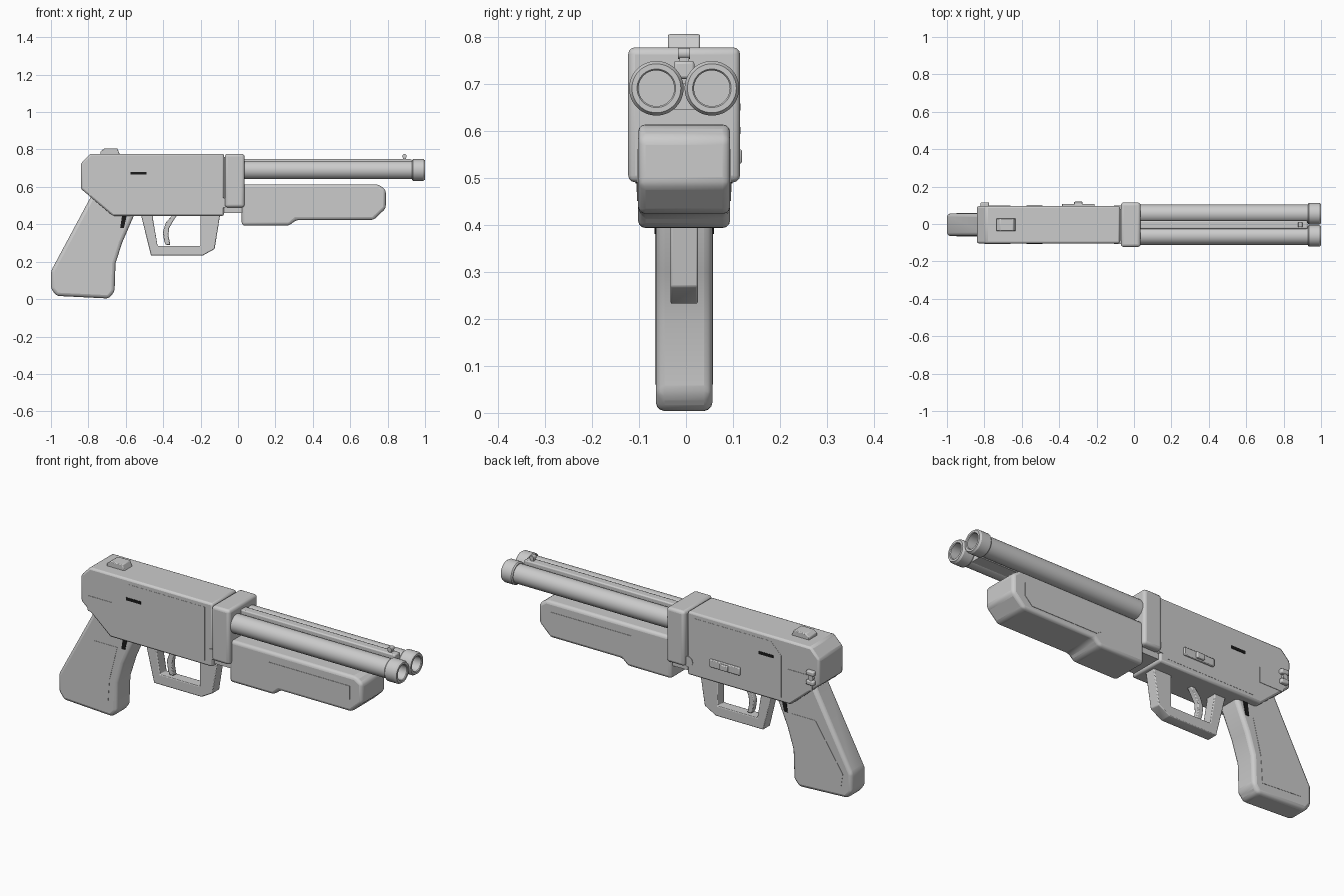
import bpy, bmesh, math
from mathutils import Vector

if "Cube" in bpy.data.objects:
    bpy.data.objects.remove(bpy.data.objects["Cube"])

YC = -0.004  # centre plane of the body
black = bpy.data.materials.new("black")
black.diffuse_color = (0.01, 0.01, 0.01, 1)
black.use_nodes = True
black.node_tree.nodes["Principled BSDF"].inputs["Base Color"].default_value = black.diffuse_color


def finish(name, bm, bevel=0, segs=2, mat=None, angle=30):
    bmesh.ops.recalc_face_normals(bm, faces=bm.faces)
    me = bpy.data.meshes.new(name)
    bm.to_mesh(me)
    bm.free()
    ob = bpy.data.objects.new(name, me)
    bpy.context.collection.objects.link(ob)
    if mat:
        me.materials.append(mat)
    if bevel:
        m = ob.modifiers.new("bevel", 'BEVEL')
        m.width, m.segments, m.limit_method = bevel, segs, 'ANGLE'
        m.angle_limit = math.radians(25)
    bpy.ops.object.select_all(action='DESELECT')
    ob.select_set(True)
    bpy.context.view_layer.objects.active = ob
    bpy.ops.object.shade_smooth_by_angle(angle=math.radians(angle))
    return ob


def prism(name, pts, y0, y1, bevel=0, segs=2, mat=None):
    """Side profile (x, z) pushed from y0 to y1."""
    bm = bmesh.new()
    f = bm.faces.new([bm.verts.new((x, y0, z)) for x, z in pts])
    r = bmesh.ops.extrude_face_region(bm, geom=[f])
    bmesh.ops.translate(bm, vec=(0, y1 - y0, 0),
                        verts=[v for v in r['geom'] if isinstance(v, bmesh.types.BMVert)])
    return finish(name, bm, bevel, segs, mat)


def box(name, x0, x1, z0, z1, y0, y1, bevel=0, segs=2, mat=None):
    return prism(name, [(x0, z0), (x1, z0), (x1, z1), (x0, z1)], y0, y1, bevel, segs, mat)


def lathe_x(name, prof, y, z, n=48):
    """Profile (x, radius) turned about an axis along x; ends are capped."""
    bm = bmesh.new()
    rings = [[bm.verts.new((x, y + r * math.cos(2 * math.pi * i / n),
                            z + r * math.sin(2 * math.pi * i / n))) for i in range(n)]
             for x, r in prof]
    for a, b in zip(rings, rings[1:]):
        for i in range(n):
            bm.faces.new((a[i], a[(i + 1) % n], b[(i + 1) % n], b[i]))
    bm.faces.new(rings[0])
    bm.faces.new(rings[-1])
    return finish(name, bm)


def pin_y(name, x, z, r, y0, y1, n=24):
    pts = [(x + r * math.cos(2 * math.pi * i / n), z + r * math.sin(2 * math.pi * i / n)) for i in range(n)]
    return prism(name, pts, y0, y1)


def sides(name, pts, half, lift=0.002, mat=None):
    """Thin panel repeated on both side faces."""
    for s, tag in ((-1, "right"), (1, "left")):
        a, b = sorted((YC + s * (half - 0.01), YC + s * (half + lift)))
        prism(f"{name}_{tag}", pts, a, b, mat=mat)


# Receiver with its panels and slots
prism("receiver", [(-.84, .59), (-.67, .445), (-.075, .445), (-.075, .777), (-.79, .777), (-.84, .725)],
      YC - .1, YC + .1, .01)
sides("receiver_panel", [(-.62, .47), (-.12, .47), (-.12, .75), (-.56, .75), (-.62, .69)], .1, .001)
sides("rear_plate", [(-.80, .555), (-.795, .55), (-.66, .55), (-.66, .63), (-.80, .63)], .1, .002)
sides("receiver_slot", [(-.575, .665), (-.49, .665), (-.49, .68), (-.575, .68)], .1, .003, black)
pin_y("hinge_pin", -.08, .515, .027, YC - .103, YC + .103)

# Collar holding the barrels, and the link behind it
box("collar", -.07, .035, .49, .777, YC - .119, YC + .119, .015, 3)
box("collar_link", -.1, .03, .46, .76, YC - .085, YC + .085)

# Twin barrels with muzzle rings and bores
for y, tag in ((YC - .059, "right"), (YC + .059, "left")):
    lathe_x("barrel_" + tag, [(0, .049), (.94, .049)], y, .69)
    lathe_x("muzzle_" + tag, [(.93, .049), (.93, .053), (.936, .058), (.99, .058), (1, .052),
                              (1, .041), (.996, .038), (.945, .038)], y, .69)

# Ribs between the barrels and front sight
box("top_rib", .02, .928, .71, .748, YC - .022, YC + .022, .006)
box("lower_rib", .02, .928, .645, .70, YC - .03, YC + .03)
pin_y("front_sight_bead", .89, .764, .012, YC - .013, YC + .013, 16)
box("front_sight_base", .882, .898, .74, .76, YC - .01, YC + .01)

# Rear sight
prism("rear_sight", [(-.735, .77), (-.63, .77), (-.645, .805), (-.715, .805), (-.735, .79)],
      YC - .034, YC + .034, .004)

# Fore grip
prism("fore_grip", [(.02, .393), (.275, .393), (.31, .423), (.725, .423), (.79, .485), (.79, .585),
                    (.75, .613), (.02, .613)], YC - .098, YC + .098, .016, 3)
sides("fore_grip_panel", [(.25, .48), (.30, .45), (.68, .45), (.72, .49), (.72, .56), (.25, .56)], .098)

# Pistol grip
prism("grip", [(-.78, .56), (-1, .15), (-1, .055), (-.97, .017), (-.69, .003), (-.66, .04), (-.655, .19),
               (-.62, .30), (-.555, .45), (-.555, .56)], YC - .06, YC + .06, .018, 3)
sides("grip_panel", [(-.79, .38), (-.95, .14), (-.94, .075), (-.71, .06), (-.70, .2), (-.655, .38)], .06, .0015)
sides("grip_slot", [(-.63, .38), (-.61, .38), (-.595, .447), (-.62, .447)], .06, .003, black)

# Trigger guard and trigger
prism("trigger_guard", [(-.52, .455), (-.465, .232), (-.19, .232), (-.125, .268), (-.095, .455), (-.2, .455),
                        (-.2, .285), (-.43, .285), (-.455, .43), (-.455, .455)], YC - .029, YC + .029, .004)
prism("trigger", [(-.35, .45), (-.385, .41), (-.402, .36), (-.395, .31), (-.385, .29), (-.362, .29), (-.372, .34),
                  (-.368, .38), (-.345, .42), (-.325, .45)], YC - .014, YC + .014, .004)

# Safety slide on the left side
box("slide_plate", -.385, -.21, .525, .565, .085, .108, .004)
box("slide_knob", -.32, -.275, .53, .56, .1, .119, .004)

# Sling loop at the left rear
for z in (.60, .65):
    box("loop_stud", -.82, -.775, z - .012, z + .012, .08, .116, .006)
pin_y("loop_ring", -.80, .625, .014, .09, .111, 16)
